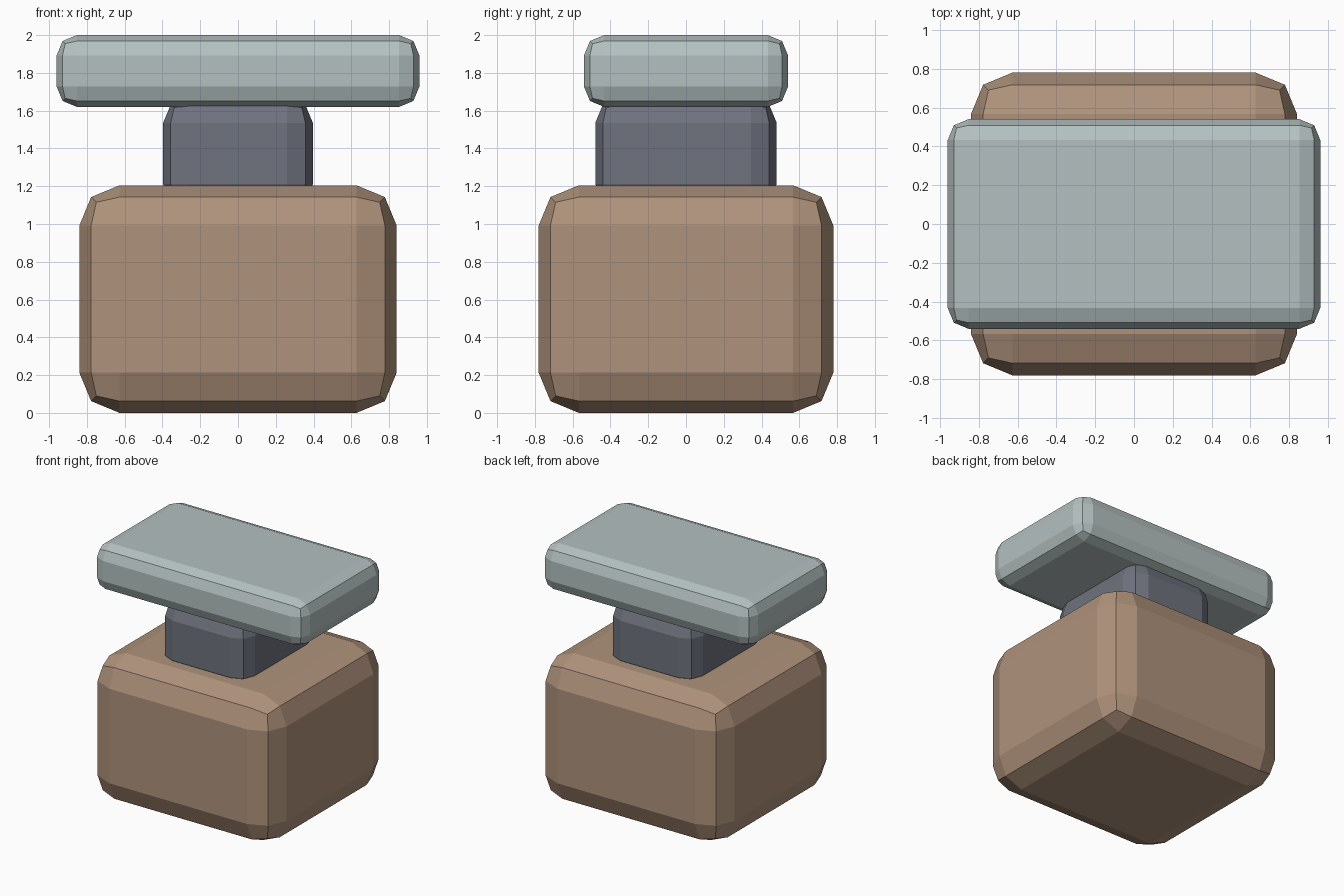
import bpy

if "Cube" in bpy.data.objects:
    bpy.data.objects.remove(bpy.data.objects["Cube"])


def rounded_block(name, half_x, half_y, z0, z1, bevel, color):
    """Box from z0 to z1 with two-step bevelled edges."""
    bpy.ops.mesh.primitive_cube_add(size=2, location=(0, 0, (z0 + z1) / 2))
    ob = bpy.context.object
    ob.name = name
    ob.scale = (half_x, half_y, (z1 - z0) / 2)
    bpy.ops.object.transform_apply(location=False, rotation=False, scale=True)
    mod = ob.modifiers.new("Bevel", 'BEVEL')
    mod.width = bevel
    mod.segments = 2
    mod.limit_method = 'NONE'
    mat = bpy.data.materials.new(name + "_material")
    mat.diffuse_color = (*color, 1)
    mat.use_nodes = True
    mat.node_tree.nodes["Principled BSDF"].inputs["Base Color"].default_value = mat.diffuse_color
    ob.data.materials.append(mat)
    return ob


# Wide lower body
rounded_block("body", 0.84, 0.78, 0.0, 1.205, 0.213, (0.43, 0.29, 0.20))
# Narrow neck, sunk into the body and the top slab
rounded_block("neck", 0.396, 0.48, 1.075, 1.672, 0.136, (0.16, 0.17, 0.21))
# Flat slab on top
rounded_block("top_slab", 0.96, 0.54, 1.62, 2.0, 0.107, (0.46, 0.53, 0.53))
